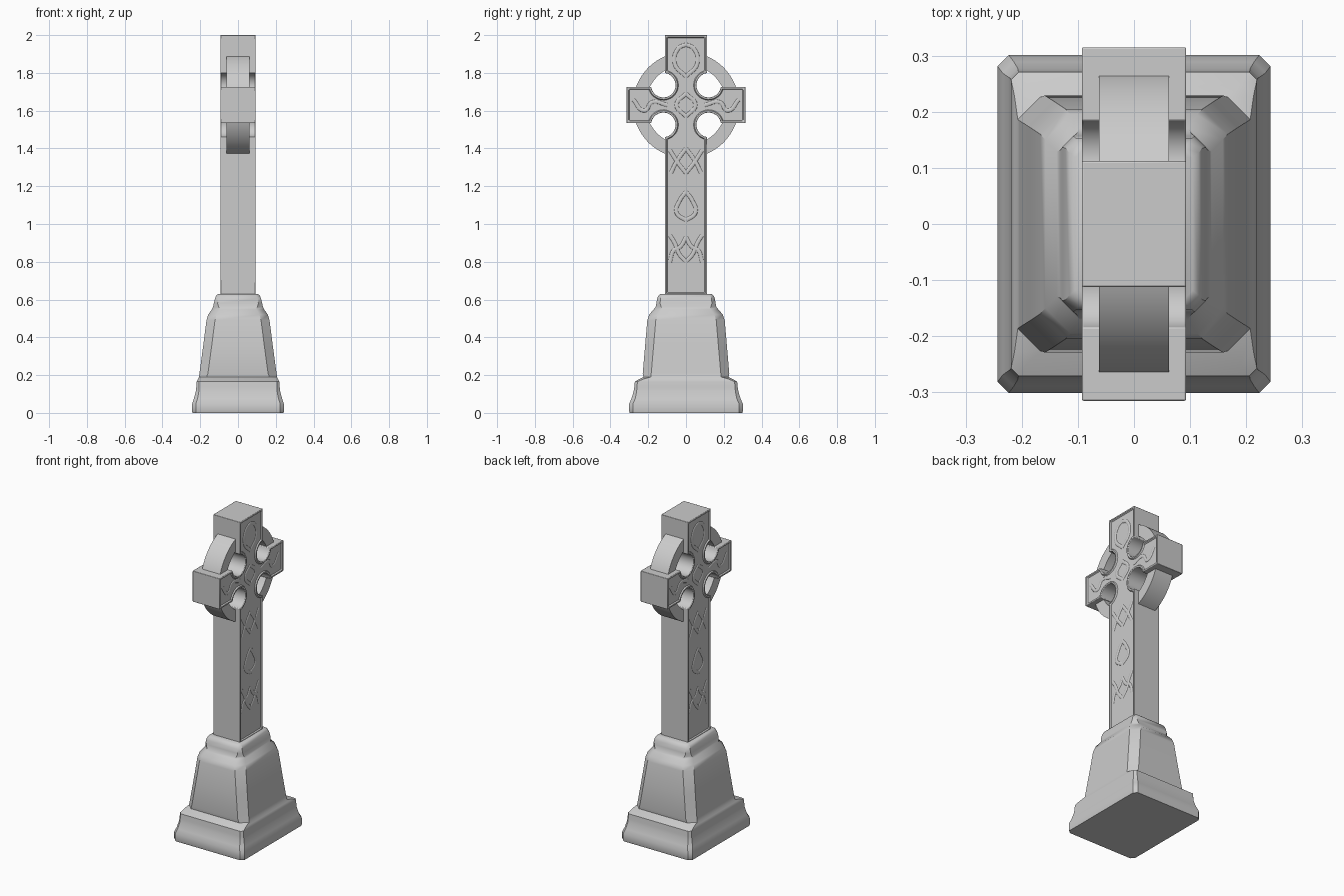
import bpy, bmesh
from math import sin, cos, pi, radians, atan2, sqrt

if "Cube" in bpy.data.objects:
    bpy.data.objects.remove(bpy.data.objects["Cube"])

CZ = 1.63            # height of the cross centre
HX = 0.093           # half thickness of the cross
HY, ARM, AH = 0.112, 0.315, 0.096   # shaft half width, arm reach, arm half height


def finish(bm, name, angle=35):
    bmesh.ops.recalc_face_normals(bm, faces=bm.faces)
    me = bpy.data.meshes.new(name)
    bm.to_mesh(me)
    bm.free()
    ob = bpy.data.objects.new(name, me)
    bpy.context.collection.objects.link(ob)
    bpy.ops.object.select_all(action='DESELECT')
    ob.select_set(True)
    bpy.context.view_layer.objects.active = ob
    bpy.ops.object.shade_smooth_by_angle(angle=radians(angle))
    return ob


def prism(pts, hx):
    """Extrude a (y, z) outline to both sides of x = 0; returns bmesh and the two caps."""
    bm = bmesh.new()
    a = [bm.verts.new((-hx, y, z)) for y, z in pts]
    b = [bm.verts.new((hx, y, z)) for y, z in pts]
    n = len(pts)
    for i in range(n):
        j = (i + 1) % n
        bm.faces.new((a[i], a[j], b[j], b[i]))
    caps = [bm.faces.new(a[::-1]), bm.faces.new(b)]
    bmesh.ops.recalc_face_normals(bm, faces=bm.faces)
    return bm, caps


# Plinth: stacked chamfered rectangles (z, half x, half y, corner chamfer)
levels = [(0, .241, .298, .02), (.008, .243, .301, .02), (.048, .243, .301, .02),
          (.075, .234, .289, .02), (.115, .223, .277, .016), (.135, .221, .274, .014),
          (.165, .219, .271, .014), (.178, .213, .25, .022), (.19, .207, .226, .04),
          (.21, .204, .229, .045), (.35, .185, .217, .045), (.49, .167, .205, .045),
          (.52, .158, .195, .045), (.548, .138, .171, .042), (.56, .132, .161, .03),
          (.58, .128, .157, .02), (.605, .122, .153, .018), (.622, .115, .145, .018),
          (.629, .105, .136, .018)]
bm = bmesh.new()
rings = []
for z, x, y, c in levels:
    rings.append([bm.verts.new((px, py, z)) for px, py in (
        (x, -y + c), (x, y - c), (x - c, y), (-x + c, y),
        (-x, y - c), (-x, -y + c), (-x + c, -y), (x - c, -y))])
for r, s in zip(rings, rings[1:]):
    for i in range(8):
        j = (i + 1) % 8
        bm.faces.new((r[i], r[j], s[j], s[i]))
bm.faces.new(rings[0][::-1])
bm.faces.new(rings[-1])
finish(bm, "plinth", 40)

# Cross outline with round bites in the four inner corners
hy, hz, hr = 0.12, 0.105, 0.065
t0 = atan2(sqrt(hr**2 - (HY - hy)**2), HY - hy)
t1 = 2 * pi + atan2(AH - hz, sqrt(hr**2 - (AH - hz)**2))
N = 18
bite = [(hy + hr * cos(t0 + (t1 - t0) * i / N), hz + hr * sin(t0 + (t1 - t0) * i / N))
        for i in range(N + 1)]
top = [(HY, 2.0 - CZ)] + bite + [(ARM, AH)]
bottom = [(ARM, -AH)] + [(y, -z) for y, z in bite[::-1]] + [(HY, 0.622 - CZ)]
half = top + bottom
outline = [(y, z + CZ) for y, z in half] + [(-y, z + CZ) for y, z in half[::-1]]
bm, caps = prism(outline, HX)
bmesh.ops.inset_individual(bm, faces=caps, thickness=0.010, depth=0, use_even_offset=True)
bmesh.ops.inset_individual(bm, faces=caps, thickness=0.005, depth=-0.007, use_even_offset=True)
cross = finish(bm, "cross")
bev = cross.modifiers.new("soft_edges", 'BEVEL')
bev.width, bev.segments, bev.limit_method = 0.003, 2, 'ANGLE'
bev.angle_limit = radians(60)

# Ring: four arc segments joining arms and shaft
RO, RI = 0.281, 0.214
k = 14
for sy, sz, name in ((1, 1, "upper_right"), (-1, 1, "upper_left"),
                     (1, -1, "lower_right"), (-1, -1, "lower_left")):
    ang = [radians(18 + 50 * i / k) for i in range(k + 1)]
    pts = [(RO * cos(a), RO * sin(a)) for a in ang] + [(RI * cos(a), RI * sin(a)) for a in ang[::-1]]
    bm, _ = prism([(sy * y, CZ + sz * z) for y, z in pts], 0.062)
    finish(bm, "ring_" + name)

# Worn low-relief carving on both broad faces, mirrored left to right
strands = [
    [(0, .93), (.03, .88), (.065, .86), (.085, .80)],
    [(0, .80), (.035, .84), (.06, .90), (.085, .94)],
    [(0, 1.02), (.05, 1.06), (.03, 1.13), (0, 1.17)],
    [(0, 1.40), (.05, 1.33), (.08, 1.27)],
    [(0, 1.27), (.04, 1.32), (.085, 1.39)],
    [(0, 1.57), (.05, 1.63), (0, 1.69)],
    [(.10, 1.63), (.18, 1.645), (.22, 1.60), (.28, 1.66)],
    [(0, 1.78), (.06, 1.85), (.04, 1.93), (0, 1.95)],
]
for face, label in ((1, "right"), (-1, "left")):
    cu = bpy.data.curves.new("carving_" + label, 'CURVE')
    cu.dimensions = '3D'
    cu.bevel_depth, cu.bevel_resolution, cu.resolution_u = 0.011, 2, 6
    for pts in strands:
        for s in (1, -1):
            sp = cu.splines.new('BEZIER')
            sp.bezier_points.add(len(pts) - 1)
            for bp, (y, z) in zip(sp.bezier_points, pts):
                bp.co = (0, s * y, z)
                bp.handle_left_type = bp.handle_right_type = 'AUTO'
    ob = bpy.data.objects.new("carving_" + label, cu)
    bpy.context.collection.objects.link(ob)
    ob.location.x = face * (HX - 0.008)
    ob.scale.x = 0.45
